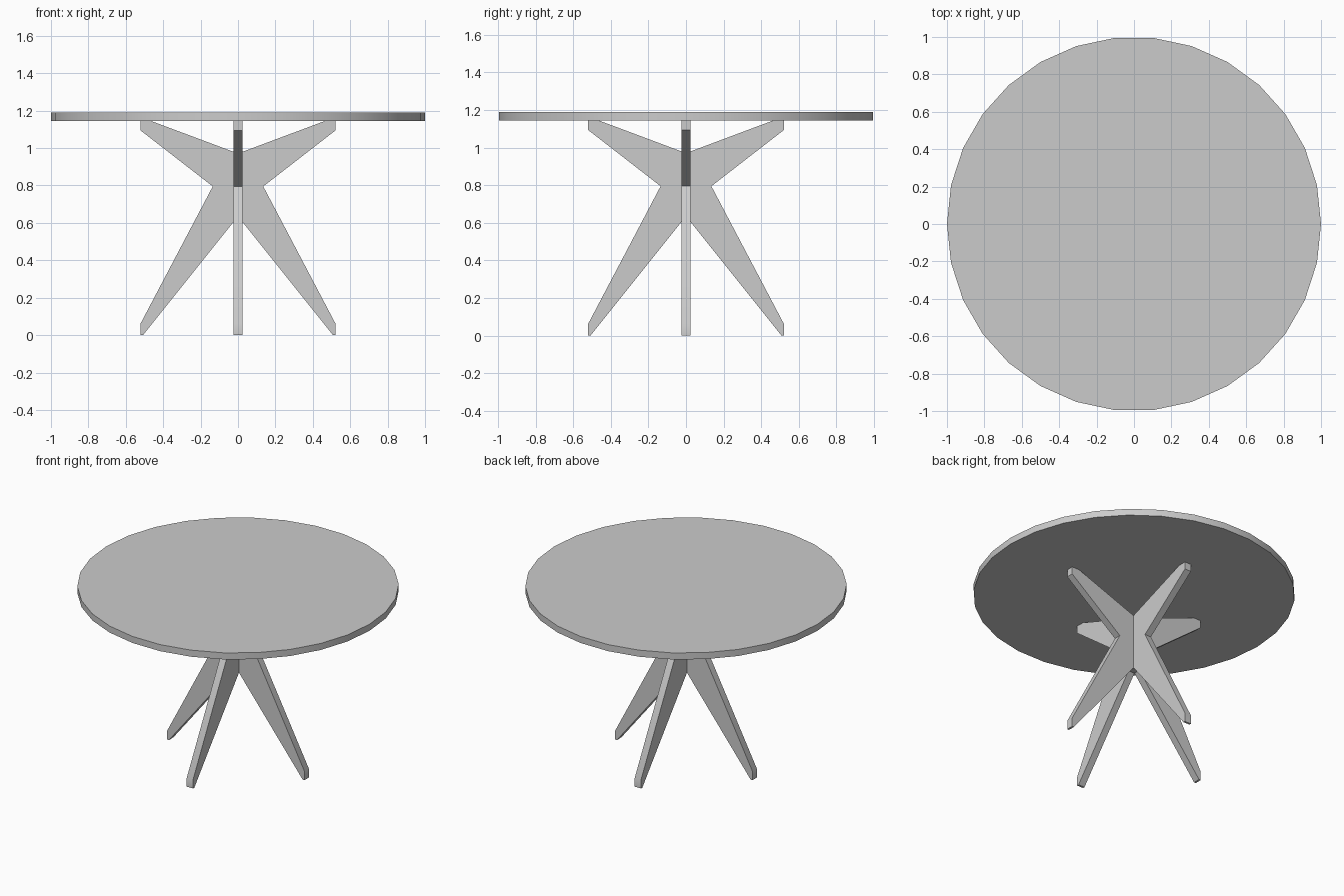
import bpy
import bmesh
import math
from mathutils import Matrix

cube = bpy.data.objects.get("Cube")
if cube:
    bpy.data.objects.remove(cube, do_unlink=True)

TOP_UNDERSIDE, TOP_SURFACE = 1.145, 1.19
PANEL_HALF = 0.024

grey = bpy.data.materials.new("plain grey")
grey.use_nodes = True
colour = (0.6, 0.6, 0.6, 1)
grey.diffuse_color = colour
grey.node_tree.nodes["Principled BSDF"].inputs["Base Color"].default_value = colour


def finish(name, bm):
    """Turn a bmesh into a shaded object."""
    bmesh.ops.recalc_face_normals(bm, faces=bm.faces)
    mesh = bpy.data.meshes.new(name)
    bm.to_mesh(mesh)
    bm.free()
    mesh.materials.append(grey)
    obj = bpy.data.objects.new(name, mesh)
    bpy.context.collection.objects.link(obj)
    bpy.ops.object.select_all(action="DESELECT")
    obj.select_set(True)
    bpy.context.view_layer.objects.active = obj
    bpy.ops.object.shade_smooth_by_angle(angle=math.radians(30))
    return obj


# Round table top
bm = bmesh.new()
height = TOP_SURFACE - TOP_UNDERSIDE
bmesh.ops.create_cone(bm, cap_ends=True, segments=30, radius1=1, radius2=1,
                      depth=height,
                      matrix=Matrix.Translation((0, 0, TOP_UNDERSIDE + height / 2))
                      @ Matrix.Rotation(math.radians(90), 4, "Z"))
# Keep a rim corner on the x axis
corner = max(bm.verts, key=lambda v: v.co.x).co
bmesh.ops.rotate(bm, verts=bm.verts,
                 matrix=Matrix.Rotation(-math.atan2(corner.y, corner.x), 3, "Z"))
finish("table_top", bm)

# Crossed leg panels: right half of the outline, mirrored to the left
half = [(PANEL_HALF, 0.605), (0.508, 0), (0.522, 0), (0.522, 0.06),
        (0.135, 0.795), (0.522, 1.095), (0.522, TOP_UNDERSIDE),
        (0.465, TOP_UNDERSIDE), (PANEL_HALF, 0.98)]
outline = half + [(-x, z) for x, z in reversed(half)]

for name, turn in (("leg_panel_across", 0), ("leg_panel_front_to_back", 90)):
    bm = bmesh.new()
    face = bm.faces.new([bm.verts.new((x, -PANEL_HALF, z)) for x, z in outline])
    result = bmesh.ops.extrude_face_region(bm, geom=[face])
    moved = [v for v in result["geom"] if isinstance(v, bmesh.types.BMVert)]
    bmesh.ops.translate(bm, verts=moved, vec=(0, 2 * PANEL_HALF, 0))
    bmesh.ops.rotate(bm, verts=bm.verts,
                     matrix=Matrix.Rotation(math.radians(turn), 3, "Z"))
    finish(name, bm)
